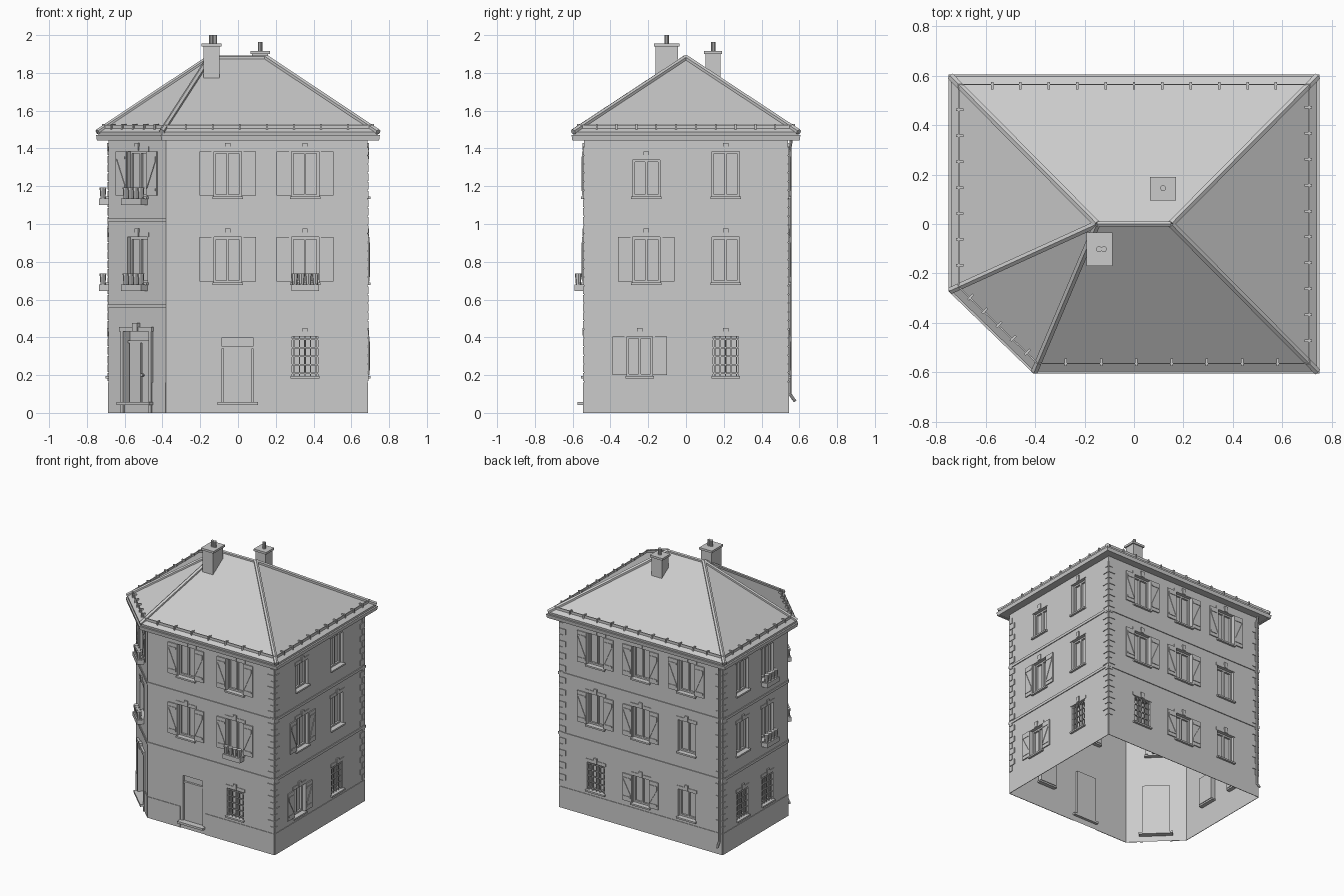
import bpy, bmesh, math
from mathutils import Vector, Matrix

if "Cube" in bpy.data.objects:
    bpy.data.objects.remove(bpy.data.objects["Cube"])

# Footprint, counter-clockwise, with the cut front-left corner
FOOT = [Vector(p) for p in [(-.38, -.54), (.685, -.54), (.685, .54), (-.685, .54), (-.685, -.245)]]
NAMES = ["front", "right", "back", "left", "corner"]
parts, openings = {}, {n: [] for n in NAMES}


def part(name):
    return parts.setdefault(name, bmesh.new())


def pt(w, u, z, d=0):
    i = NAMES.index(w)
    a, b = FOOT[i], FOOT[(i + 1) % 5]
    t = (b - a).normalized()
    p = a + t * u + Vector((t.y, -t.x)) * d
    return Vector((p.x, p.y, z))


def length(w):
    i = NAMES.index(w)
    return (FOOT[(i + 1) % 5] - FOOT[i]).length


def prism(name, w, uz, d0, d1):
    bm = part(name)
    a = [bm.verts.new(pt(w, u, z, d0)) for u, z in uz]
    b = [bm.verts.new(pt(w, u, z, d1)) for u, z in uz]
    n = len(a)
    fs = [bm.faces.new(a), bm.faces.new(b)]
    fs += [bm.faces.new((a[i], a[(i + 1) % n], b[(i + 1) % n], b[i])) for i in range(n)]
    bmesh.ops.recalc_face_normals(bm, faces=fs)


def box(name, w, u0, u1, z0, z1, d0, d1):
    prism(name, w, [(u0, z0), (u1, z0), (u1, z1), (u0, z1)], d0, d1)


def block(name, lo, hi):
    lo, hi = Vector(lo), Vector(hi)
    m = Matrix.Translation((lo + hi) / 2) @ Matrix.Diagonal((*(hi - lo), 1))
    bmesh.ops.create_cube(part(name), size=1, matrix=m)


def rod(name, a, b, r, seg=8, r2=None):
    a, b = Vector(a), Vector(b)
    m = Matrix.Translation((a + b) / 2) @ (b - a).to_track_quat('Z', 'Y').to_matrix().to_4x4()
    bmesh.ops.create_cone(part(name), cap_ends=True, segments=seg, radius1=r,
                          radius2=r2 or r, depth=(b - a).length, matrix=m)


def outline(d, z):
    pts = []
    for i in range(5):
        t0 = (FOOT[i] - FOOT[i - 1]).normalized()
        t1 = (FOOT[(i + 1) % 5] - FOOT[i]).normalized()
        n0, n1 = Vector((t0.y, -t0.x)), Vector((t1.y, -t1.x))
        p = FOOT[i] + (n0 + n1) * d / (1 + n0.dot(n1))
        pts.append(Vector((p.x, p.y, z)))
    return pts


def ring(name, profile):
    # sweep a closed (offset, height) profile around the footprint
    bm = part(name)
    loops = [[bm.verts.new(p) for p in outline(d, z)] for d, z in profile]
    fs = []
    for k in range(len(loops)):
        a, b = loops[k], loops[(k + 1) % len(loops)]
        fs += [bm.faces.new((a[i], a[(i + 1) % 5], b[(i + 1) % 5], b[i])) for i in range(5)]
    bmesh.ops.recalc_face_normals(bm, faces=fs)


def window(w, uc, z0, z1, kind="", hw=.073, depth=.035):
    a, b = uc - hw, uc + hw
    openings[w].append((a, b, z0, z1, depth))
    f, d0, d1 = .012, -depth, -depth + .014
    for u0, u1, y0, y1 in [(a, a + f, z0, z1), (b - f, b, z0, z1), (a, b, z0, z0 + f),
                           (a, b, z1 - f, z1), (uc - f / 2, uc + f / 2, z0, z1)]:
        box("window_frames", w, u0, u1, y0, y1, d0, d1)
    box("window_sills", w, a - .008, b + .008, z0 - .012, z0, -.03, .016)
    box("lintels", w, a - .012, b + .012, z1, z1 + .025, 0, .004)
    box("keystones", w, uc - .014, uc + .014, z1 + .004, z1 + .045, 0, .009)
    if "S" in kind:  # open shutters with diagonal brace
        for s in (-1, 1):
            i, o = uc + s * hw, uc + s * (hw + .077)
            box("shutters", w, min(i, o), max(i, o), z0 + .005, z1, .002, .01)
            i, o = i + s * .008, o - s * .008
            for z in (z0 + .03, z1 - .04):
                box("shutter_braces", w, min(i, o), max(i, o), z, z + .013, .01, .014)
            prism("shutter_braces", w, [(i, z0 + .043), (i, z0 + .06), (o, z1 - .04), (o, z1 - .057)], .01, .014)
    if "B" in kind:  # iron bars
        for k in range(5):
            u = a + .01 + k * (b - a - .02) / 4
            box("window_bars", w, u - .003, u + .003, z0, z1, -.012, -.006)
            z = z0 + .015 + k * (z1 - z0 - .03) / 4
            box("window_bars", w, a, b, z - .003, z + .003, -.013, -.005)
    if "P" in kind:  # flower tray with pots
        box("flower_trays", w, a, b, z0 - .045, z0 - .01, 0, .05)
        for k in range(4):
            p = pt(w, a + (b - a) * (k + .5) / 4, z0 - .012, .03)
            rod("flower_pots", p, p + Vector((0, 0, .06)), .013, 8, .018)


# Windows, floor by floor: ground, middle, top
G, M, T = (.195, .405), (.69, .93), (1.145, 1.385)
window("front", .325, *T, "S"); window("front", .735, *T, "S")
window("front", .325, *M, "S"); window("front", .735, *M, "SP")
window("front", .735, *G, "B", .068)
window("right", .33, 1.145, 1.34); window("right", .75, *T)
window("right", .33, *M, "S"); window("right", .75, *M)
window("right", .295, *G, "S", .068); window("right", .75, *G, "B", .068)
for x, g, m in [(.38, "B", "S"), (0, "S", "S"), (-.385, "", "")]:
    for zz, k in ((G, g), (M, m), (T, "S")):
        window("back", .685 - x, *zz, k)
for u, k in ((.24, ""), (.54, "P")):
    window("left", u, *G, "B", .065)
    window("left", u, *M, k)
    window("left", u, *T, k)
CU = length("corner") / 2
window("corner", CU, .69, .93, "P")
window("corner", CU, 1.145, 1.385, "SP")


# Doors with steps
def door(w, uc, hw, top, leaves, depth):
    a, b, z0 = uc - hw, uc + hw, .05
    openings[w].append((a, b, z0, top, depth))
    box("door_steps", w, a - .025, b + .025, .042, .058, -depth, .035)
    box("door_transom", w, a, b, top - .06, top - .048, -depth, -depth + .015)
    for k in range(leaves):
        u0, u1 = a + 2 * hw * k / leaves, a + 2 * hw * (k + 1) / leaves
        box("door_leaves", w, u0 + .006, u1 - .006, z0, top - .06, -depth, -depth + .01)
    return a, b


door("front", .378, .082, .4, 1, .02)
a, b = door("corner", CU, .095, .43, 2, .04)
for u in (a - .018, b):
    box("door_surround", "corner", u, u + .018, 0, .43, 0, .012)
box("door_surround", "corner", a - .025, b + .025, .43, .455, 0, .016)
box("keystones", "corner", CU - .02, CU + .02, .43, .475, 0, .022)
rod("door_handle", pt("corner", CU + .015, .2, -.03), pt("corner", CU + .015, .2, -.015), .008)

# Wall shell, open below, with recessed openings
bm = part("walls")


def quad(*p):
    bm.faces.new([bm.verts.new(v) for v in p])


for w in NAMES:
    ops = openings[w]
    us = sorted({0, length(w), *[round(v, 5) for o in ops for v in o[:2]]})
    zs = sorted({0, 1.45, *[v for o in ops for v in o[2:4]]})
    for u0, u1 in zip(us, us[1:]):
        for z0, z1 in zip(zs, zs[1:]):
            um, zm = (u0 + u1) / 2, (z0 + z1) / 2
            if not any(o[0] < um < o[1] and o[2] < zm < o[3] for o in ops):
                quad(pt(w, u0, z0), pt(w, u1, z0), pt(w, u1, z1), pt(w, u0, z1))
    for u0, u1, z0, z1, d in ops:
        c = [(u0, z0), (u1, z0), (u1, z1), (u0, z1)]
        quad(*[pt(w, *p, -d) for p in c])
        for p, q in zip(c, c[1:] + c[:1]):
            quad(pt(w, *p), pt(w, *q), pt(w, *q, -d), pt(w, *p, -d))
bmesh.ops.remove_doubles(bm, verts=bm.verts, dist=.0001)

# String courses, plinth and corner quoins
for z in (.565, 1.02):
    ring("string_courses", [(0, z - .01), (.006, z - .01), (.006, z + .01), (0, z + .01)])
for w in NAMES:
    gaps = {"front": [0, .275, .48], "corner": [0, a - .018, b + .018]}.get(w, [0])
    ends = gaps[1:2] + [length(w)]
    for u0, u1 in zip([gaps[0]] + gaps[2:], ends):
        box("plinth", w, u0, u1, 0, .16, 0, .004)
for k in range(27):
    z = .17 + k * .046
    for w, sides in (("front", "r"), ("right", "lr"), ("back", "lr"), ("left", "l")):
        s, L = .055 if k % 2 else .032, length(w)
        if "l" in sides:
            box("quoins", w, 0, s, z, z + .04, 0, .005)
        if "r" in sides:
            box("quoins", w, L - s, L, z, z + .04, 0, .005)

# Hipped roof, eaves, gutter and snow guard
bm = part("roof")
eave = outline(.057, 1.487)
e = [bm.verts.new(p) for p in eave]
r0, r1 = Vector((-.15, 0, 1.88)), Vector((.15, 0, 1.88))
l, r = bm.verts.new(r0), bm.verts.new(r1)
for f in ((e[0], e[1], r, l), (e[1], e[2], r), (e[2], e[3], l, r), (e[3], e[4], l), (e[4], e[0], l)):
    bm.faces.new(f)
ring("eaves", [(-.01, 1.447), (.05, 1.447), (.057, 1.487), (-.01, 1.487)])
ring("gutter", [(.046, 1.443), (.062, 1.443), (.066, 1.47), (.046, 1.47)])
ring("snow_rail", [(.022, 1.5), (.028, 1.5), (.028, 1.525), (.022, 1.525)])
for w, step in zip(NAMES, (.143, .105, .115, .105, .08)):
    n = int(length(w) / step)
    for k in range(n):
        u = length(w) / 2 + (k - (n - 1) / 2) * step
        box("snow_brackets", w, u - .005, u + .005, 1.49, 1.53, .005, .036)
for i, p in enumerate(eave):
    rod("hip_tiles", p, r1 if i in (1, 2) else r0, .016, 6)
rod("ridge_tiles", r0, r1, .012, 6)

# Chimneys
for x0, x1, y0, y1, top in ((-.183, -.097, -.162, -.042, 1.94), (.075, .16, .103, .183, 1.9)):
    block("chimneys", (x0, y0, 1.7), (x1, y1, top))
    block("chimney_caps", (x0 - .01, y0 - .008, top), (x1 + .01, y1 + .008, top + .016))
for x, y, z0, z1 in ((-.142, -.102, 1.95, 2), (-.122, -.102, 1.95, 2), (.118, .145, 1.91, 1.963)):
    rod("chimney_pots", (x, y, z0), (x, y, z1), .012, 10)

# Downpipe near the back-left corner
path = [(-.665, .558, 1.45), (-.665, .55, 1.4), (-.665, .55, .1), (-.665, .578, .06)]
for p, q in zip(path, path[1:]):
    rod("downpipe", p, q, .008)

for name, m in parts.items():
    me = bpy.data.meshes.new(name)
    m.to_mesh(me)
    m.free()
    bpy.context.collection.objects.link(bpy.data.objects.new(name, me))
